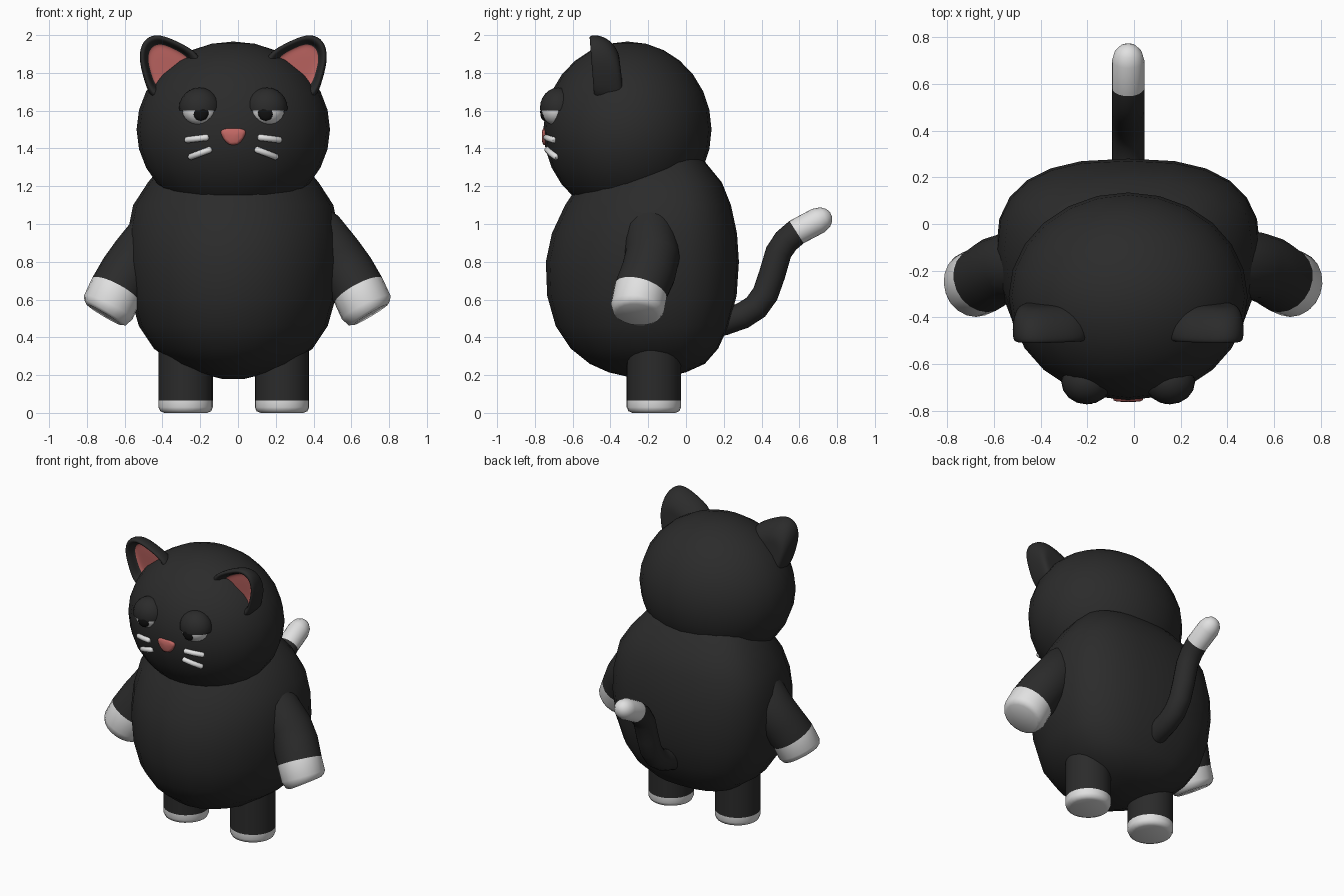
import bpy, bmesh, math
from mathutils import Vector

cube = bpy.data.objects.get("Cube")
if cube:
    bpy.data.objects.remove(cube, do_unlink=True)

AXIS = -0.025                                   # centre line of the body
HEAD_C, HEAD_R = Vector((AXIS, -0.31, 1.5)), Vector((0.512, 0.445, 0.466))


def material(name, rgb):
    m = bpy.data.materials.new(name)
    m.use_nodes = True
    m.diffuse_color = (*rgb, 1)
    m.node_tree.nodes["Principled BSDF"].inputs["Base Color"].default_value = (*rgb, 1)
    return m


BLACK = material("charcoal fur", (0.024, 0.024, 0.024))
WHITE = material("white", (0.75, 0.75, 0.75))
PINK = material("pink", (0.55, 0.14, 0.13))
PUPIL = material("pupil black", (0.006, 0.006, 0.006))


def finish(name, bm, mats, angle=50, subsurf=0):
    bmesh.ops.recalc_face_normals(bm, faces=bm.faces[:])
    mesh = bpy.data.meshes.new(name)
    bm.to_mesh(mesh)
    bm.free()
    for m in mats:
        mesh.materials.append(m)
    for p in mesh.polygons:
        p.use_smooth = True
    mesh.set_sharp_from_angle(angle=math.radians(angle))
    ob = bpy.data.objects.new(name, mesh)
    bpy.context.collection.objects.link(ob)
    if subsurf:
        mod = ob.modifiers.new("round", 'SUBSURF')
        mod.levels = mod.render_levels = subsurf


def loft(name, loops, mats, tint=lambda i: 0, **kw):
    """Skin a list of point loops; tint(i) gives the material of band i (-1 and last are caps)."""
    bm = bmesh.new()
    rows = [[bm.verts.new(p) for p in loop] for loop in loops]
    n = len(rows[0])
    for i, (a, b) in enumerate(zip(rows, rows[1:])):
        for k in range(n):
            f = bm.faces.new((a[k], a[(k + 1) % n], b[(k + 1) % n], b[k]))
            f.material_index = tint(i)
    bm.faces.new(rows[0]).material_index = tint(-1)
    bm.faces.new(rows[-1]).material_index = tint(len(rows) - 1)
    finish(name, bm, mats, **kw)


def circle(n):
    return [(math.cos(2 * math.pi * k / n), math.sin(2 * math.pi * k / n)) for k in range(n)]


def tube(name, path, radii, side, mats, white_from=99, n=20):
    """Round tube along a path; bands from white_from on take the second material."""
    pts = [Vector(p) for p in path]
    loops = []
    for i, p in enumerate(pts):
        t = (pts[min(i + 1, len(pts) - 1)] - pts[max(i - 1, 0)]).normalized()
        v = t.cross(Vector(side)).normalized()
        u = v.cross(t)
        loops.append([p + (u * c + v * s) * radii[i] for c, s in circle(n)])
    loft(name, loops, mats, lambda i: int(i >= white_from))


def ball(name, centre, radii, mat, segs=24, rings=14, cut_z=None):
    bm = bmesh.new()
    bmesh.ops.create_uvsphere(bm, u_segments=segs, v_segments=rings, radius=1)
    bmesh.ops.scale(bm, vec=radii, verts=bm.verts[:])
    bmesh.ops.translate(bm, vec=centre, verts=bm.verts[:])
    if cut_z is not None:
        geom = bm.verts[:] + bm.edges[:] + bm.faces[:]
        res = bmesh.ops.bisect_plane(bm, geom=geom, plane_co=(0, 0, cut_z),
                                     plane_no=(0, 0, 1), clear_inner=True)
        rim = [e for e in res["geom_cut"] if isinstance(e, bmesh.types.BMEdge)]
        bmesh.ops.contextual_create(bm, geom=rim)
    finish(name, bm, [mat])


def plate(name, outline, layers, mats, tint=lambda i: 0, slant=0.0, **kw):
    """Stack scaled copies of an x-z outline along y; layers are (y, scale, drop)."""
    cx = sum(p[0] for p in outline) / len(outline)
    cz = sum(p[1] for p in outline) / len(outline)
    top = max(p[1] for p in outline)
    loops = [[(cx + (x - cx) * s, y + slant * (top - z), cz + (z - cz) * s - drop)
              for x, z in outline] for y, s, drop in layers]
    loft(name, loops, mats, tint, angle=180, **kw)


def face_y(x, z):
    """Front surface of the head."""
    d = 1 - ((x - HEAD_C.x) / HEAD_R.x) ** 2 - ((z - HEAD_C.z) / HEAD_R.z) ** 2
    return HEAD_C.y - HEAD_R.y * math.sqrt(max(d, 0))


def body_ring(z, w, front, back):
    """Egg-shaped section: rounded front, fuller and squarer back."""
    mid = front + 0.61 * (back - front)
    loop = []
    for c, s in circle(24):
        e = 0.77 if s > 0 else 1
        depth = back - mid if s > 0 else mid - front
        loop.append((AXIS + w * math.copysign(abs(c) ** e, c),
                     mid + depth * math.copysign(abs(s) ** e, s), z))
    return loop


# body: rows of height, half width, front, back
body = [(0.18, 0.06, -0.26, -0.14), (0.215, 0.2, -0.41, 0.0), (0.26, 0.31, -0.51, 0.1),
        (0.34, 0.42, -0.61, 0.17), (0.46, 0.5, -0.69, 0.225), (0.62, 0.545, -0.735, 0.268),
        (0.8, 0.567, -0.742, 0.28), (0.95, 0.56, -0.71, 0.27), (1.1, 0.53, -0.64, 0.238),
        (1.22, 0.452, -0.56, 0.19), (1.33, 0.36, -0.47, 0.1), (1.42, 0.2, -0.35, 0.0)]
loft("body", [body_ring(*row) for row in body], [BLACK])
ball("head", HEAD_C, HEAD_R, BLACK)

# nose
nose = [(-0.076, 1.495), (-0.045, 1.51), (0.045, 1.51), (0.076, 1.495),
        (0.056, 1.452), (0.026, 1.414), (-0.026, 1.414), (-0.056, 1.452)]
plate("nose", [(AXIS + x, z) for x, z in nose],
      [(-0.70, 1, 0), (-0.75, 1, 0), (-0.764, 0.88, 0)], [PINK], subsurf=1)

# tail with white tip
tail = [(0.12, 0.47), (0.2, 0.48), (0.3, 0.515), (0.37, 0.56), (0.42, 0.63), (0.455, 0.73),
        (0.49, 0.85), (0.53, 0.91), (0.585, 0.957), (0.7, 1.018), (0.737, 1.036),
        (0.759, 1.046), (0.768, 1.05)]
tube("tail", [(AXIS, y, z) for y, z in tail],
     [0.07] * 10 + [0.058, 0.036, 0.012], (1, 0, 0), [BLACK, WHITE], white_from=8)

ear = [(0.43, 1.64), (0.475, 1.77), (0.505, 1.89), (0.482, 1.98), (0.41, 2.015),
       (0.32, 1.985), (0.145, 1.895), (0.18, 1.78), (0.3, 1.67)]

for s, side in ((1, "left"), (-1, "right")):
    # ears with a recessed pink inside
    plate(side + "_ear", [(AXIS + s * x, z) for x, z in ear],
          [(-0.45, 0.4, 0), (-0.45, 0.7, 0), (-0.49, 0.73, 0), (-0.517, 0.86, 0),
           (-0.505, 1.0, 0), (-0.42, 0.99, 0.01), (-0.355, 0.82, 0.06), (-0.352, 0.5, 0.07)],
          [BLACK, PINK], lambda i: int(i < 1), slant=0.07, subsurf=2)

    # eyes with heavy lids
    x = AXIS + s * 0.178
    ball(side + "_eyeball", (x, -0.69, 1.606), (0.093, 0.077, 0.083), WHITE, 20, 12)
    ball(side + "_pupil", (AXIS + s * 0.172, -0.75, 1.592), (0.042, 0.022, 0.046), PUPIL, 16, 10)
    ball(side + "_eyelid", (x, -0.676, 1.615), (0.109, 0.097, 0.107), BLACK, 16, 12, cut_z=1.6)

    # whiskers
    for level, (xa, za, xb, zb) in {"upper": (0.13, 1.459, 0.255, 1.444),
                                    "lower": (0.115, 1.397, 0.235, 1.352)}.items():
        pts = []
        for t in (0, 0.06, 0.5, 0.94, 1):
            px, pz = AXIS + s * (xa + (xb - xa) * t), za + (zb - za) * t
            pts.append((px, face_y(px, pz) - 0.004, pz))
        tube(f"{side}_{level}_whisker", pts, [0.009, 0.017, 0.017, 0.017, 0.009],
             (0, 0, 1), [WHITE], n=10)

    # arms with white paws
    arm = [(0.36, -0.19, 1.06), (0.425, -0.185, 0.965), (0.52, -0.178, 0.83), (0.585, -0.2, 0.74),
           (0.643, -0.24, 0.645), (0.683, -0.257, 0.558), (0.7, -0.26, 0.53), (0.706, -0.261, 0.52)]
    tube(side + "_arm", [(s * x - 0.004, y, z) for x, y, z in arm],
         [0.09, 0.135, 0.146, 0.146, 0.143, 0.143, 0.128, 0.108], (0, 1, 0),
         [BLACK, WHITE], white_from=4)

    # legs with white feet
    tube(side + "_leg", [(AXIS + 0.003 + s * 0.255, -0.17, z) for z in (0.45, 0.065, 0.03, 0.009, 0)],
         [0.144, 0.144, 0.144, 0.135, 0.113], (1, 0, 0), [BLACK, WHITE], white_from=1, n=24)
